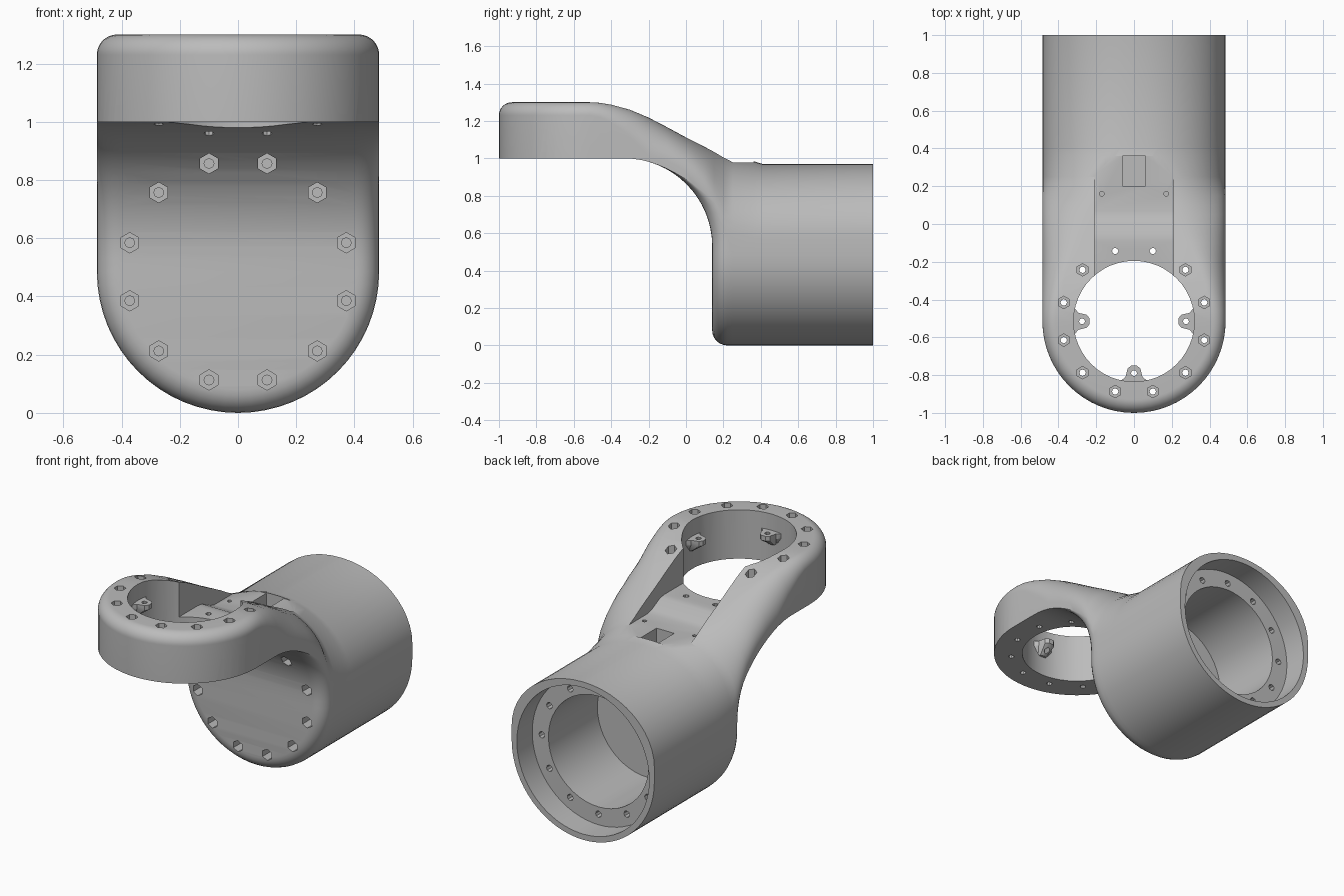
import bpy, bmesh, math
from math import sin, cos, pi, sqrt
from mathutils import Matrix, Vector

if "Cube" in bpy.data.objects:
    bpy.data.objects.remove(bpy.data.objects["Cube"], do_unlink=True)

R = 0.485            # outer radius of both sockets
RING_Y = -0.515      # centre of the flat ring
BOLT_R = 0.385       # bolt circle radius
FILLET = 0.08

grey = bpy.data.materials.new("plain_grey")
grey.use_nodes = True
grey.diffuse_color = (0.5, 0.5, 0.5, 1)
grey.node_tree.nodes["Principled BSDF"].inputs["Base Color"].default_value = (0.5, 0.5, 0.5, 1)


def make(name, bm):
    bmesh.ops.remove_doubles(bm, verts=bm.verts, dist=1e-5)
    bmesh.ops.recalc_face_normals(bm, faces=bm.faces)
    mesh = bpy.data.meshes.new(name)
    bm.to_mesh(mesh)
    bm.free()
    mesh.materials.append(grey)
    obj = bpy.data.objects.new(name, mesh)
    bpy.context.collection.objects.link(obj)
    return obj


def activate(obj):
    bpy.ops.object.select_all(action='DESELECT')
    obj.select_set(True)
    bpy.context.view_layer.objects.active = obj


def cut(target, cutter):
    cutter.hide_render = True
    mod = target.modifiers.new("cut", 'BOOLEAN')
    mod.operation, mod.solver, mod.object = 'DIFFERENCE', 'EXACT', cutter
    activate(target)
    bpy.ops.object.modifier_apply(modifier=mod.name)
    bpy.data.objects.remove(cutter, do_unlink=True)


def rods(name, spots, axis, lo, hi, radius, sides):
    """Parallel rods along y or z; spots are (x, other coordinate)."""
    bm = bmesh.new()
    for a, b in spots:
        mid = (lo + hi) / 2
        loc = (a, mid, b) if axis == 'y' else (a, b, mid)
        rot = Matrix.Rotation(pi / 2 if axis == 'y' else 0, 4, 'X')
        bmesh.ops.create_cone(bm, cap_ends=True, segments=sides, radius1=radius, radius2=radius,
                              depth=hi - lo, matrix=Matrix.Translation(loc) @ rot)
    return make(name, bm)


def prism(name, outline, half):
    """Side outline in (y, z) extruded across x."""
    bm = bmesh.new()
    rows = [[bm.verts.new((s * half, y, z)) for y, z in outline] for s in (-1, 1)]
    for row in rows:
        bm.faces.new(row)
    bridge(bm, rows[0], rows[1], True)
    return make(name, bm)


def bridge(bm, a, b, closed=False):
    n = len(a)
    for i in range(n if closed else n - 1):
        j = (i + 1) % n
        bm.faces.new((a[i], a[j], b[j], b[i]))


def smoothstep(t):
    t = min(1, max(0, t))
    return t * t * (3 - 2 * t)


# Curved underside as y of z, and its inverse
def front_y(z):
    if z < 0.53:
        return 0.14
    return -0.33 + 0.47 * sqrt(max(0, 1 - ((z - 0.53) / 0.47) ** 2))


def under_z(y):
    t = min(1, max(0, (y + 0.33) / 0.47))
    return 0.53 + 0.47 * sqrt(1 - t * t)


# Elbow body: round barrel section blending into a flat ring with soft edges
def section(y, top):
    s = min(1, max(0, (y + 0.5) / 0.9)) ** 1.5
    rx = 0.07 + s * (R - 0.005 - 0.07)
    rz = 0.07 + s * ((top - R) * 0.985 - 0.07)
    rz = min(rz, 0.9 * (top - under_z(y - 0.06)))
    pts = [(R * cos(pi + pi * i / 32), R + R * sin(pi + pi * i / 32)) for i in range(33)]
    arc = [(R - rx + rx * cos(pi / 2 * i / 12), top - rz + rz * sin(pi / 2 * i / 12)) for i in range(13)]
    return pts + arc + [(0, top)] + [(-x, z) for x, z in reversed(arc)]


ridge = [(RING_Y, 1.3), (-0.46, 1.297), (-0.4, 1.287), (-0.3, 1.26), (-0.2, 1.218), (-0.1, 1.166),
         (0, 1.112), (0.05, 1.087), (0.1, 1.062), (0.15, 1.037), (0.2, 1.014), (0.25, 0.995),
         (0.36, 0.985), (0.41, 0.97), (1, 0.97)]
bm = bmesh.new()
loft = [[bm.verts.new((x, y, z)) for x, z in section(y, t)] for y, t in ridge]
for a, b in zip(loft, loft[1:]):
    bridge(bm, a, b, True)
bm.faces.new(loft[-1])
half = section(*ridge[0])[16:47]
spun = [[bm.verts.new((x * cos(pi * k / 32), RING_Y - x * sin(pi * k / 32), z)) for x, z in half]
        for k in range(33)]
for a, b in zip(spun, spun[1:]):
    bridge(bm, a, b)
body = make("elbow_housing", bm)

# Space under the ring: curved underside and filleted front face
heights = [0.53 + 0.47 * sin(pi / 2 * i / 16) for i in range(16, -1, -1)]
outline = [(1, 0, z) for z in heights]
outline += [(cos(-pi * i / 32), sin(-pi * i / 32), R) for i in range(33)]
outline += [(-1, 0, z) for z in reversed(heights)]
steps = [(-0.05, FILLET)]
steps += [(FILLET * (1 - cos(pi / 2 * i / 6)), FILLET * (1 - sin(pi / 2 * i / 6))) for i in range(7)]
bm = bmesh.new()
grid = []
for inset, shift in steps:
    r = R - inset
    grid.append([bm.verts.new((r * ux, front_y(z) + shift * smoothstep((1 - z) / 0.3), z + r * uz))
                 for ux, uz, z in outline])
for a, b in zip(grid, grid[1:]):
    bridge(bm, a, b)
inner = grid[-1]
n = len(inner)
for i in range(n // 2):
    quad = [inner[i], inner[i + 1], inner[n - 2 - i], inner[n - 1 - i]]
    quad = list(dict.fromkeys(quad))
    if len(quad) > 2:
        bm.faces.new(quad)
rim = [e for e in bm.edges if e.is_boundary]
new = bmesh.ops.extrude_edge_only(bm, edges=rim)["geom"]
for v in new:
    if isinstance(v, bmesh.types.BMVert):
        v.co.y = -1.3
bmesh.ops.holes_fill(bm, edges=[e for e in bm.edges if e.is_boundary], sides=0)
cut(body, make("underside_cutter", bm))

# Ring opening, cable channel and cable slot
cut(body, rods("ring_cutter", [(0, RING_Y)], 'z', 0.8, 1.5, 0.32, 48))
cut(body, prism("channel_cutter", [(-0.4, 1.035), (-0.09, 1.035), (-0.05, 1.03), (0.03, 0.99), (0.07, 0.979),
                                   (0.36, 0.979), (0.36, 1.5), (-0.4, 1.5)], 0.21))
cut(body, prism("slot_cutter", [(0.2, 0.7), (0.36, 0.7), (0.36, 1.2), (0.2, 1.2)], 0.06))

# Stepped bore in the back of the barrel
cut(body, rods("rim_cutter", [(0, R)], 'y', 0.85, 1.1, 0.45, 64))
cut(body, rods("bore_cutter", [(0, R)], 'y', 0.375, 1.1, 0.34, 48))


# Bolt holes with hexagonal recesses
def bolt_circle(centre, start):
    angles = [start + pi * k / 6 for k in range(12)]
    return [(BOLT_R * cos(a), centre + BOLT_R * sin(a)) for a in angles]


barrel = bolt_circle(R, pi / 12)
ring = bolt_circle(RING_Y, pi / 12)
cut(body, rods("barrel_pin_cutter", barrel, 'y', -0.1, 0.4, 0.017, 8))
cut(body, rods("barrel_hex_cutter", barrel, 'y', -0.1, 0.22, 0.035, 6))
cut(body, rods("rear_pin_cutter", bolt_circle(R, 0), 'y', 0.7, 0.95, 0.02, 8))
cut(body, rods("ring_pin_cutter", ring, 'z', 0.9, 1.4, 0.017, 8))
cut(body, rods("ring_hex_cutter", [p for p in ring if p[1] < -0.2], 'z', 1.07, 1.4, 0.033, 6))
cut(body, rods("channel_pin_cutter", [(s * 0.17, 0.16) for s in (-1, 1)], 'z', 0.85, 1.1, 0.013, 8))

# Three tapered screw tabs inside the ring
shape = [(0.34, 0.085), (0.315, 0.07), (0.295, 0.045), (0.25, 0.034), (0.235, 0.015)]
shape += [(r, -v) for r, v in reversed(shape)]
parts = [body]
for name, ang in (("left_tab", 0), ("right_tab", pi), ("front_tab", -pi / 2)):
    turn = Matrix.Translation((0, RING_Y, 0)) @ Matrix.Rotation(ang, 4, 'Z')
    bm = bmesh.new()
    rows = [[bm.verts.new(turn @ Vector((0.335 + (r - 0.335) * reach, v * wide, z))) for r, v in shape]
            for reach, wide, z in ((1, 1, 1.2), (1, 1, 1.17), (0.3, 0.6, 1.12))]
    bm.faces.new(rows[0])
    bm.faces.new(rows[2])
    bridge(bm, rows[0], rows[1], True)
    bridge(bm, rows[1], rows[2], True)
    tab = make(name, bm)
    hole = turn @ Vector((0.275, 0, 0))
    cut(tab, rods("tab_pin_cutter", [(hole.x, hole.y)], 'z', 1, 1.4, 0.016, 8))
    parts.append(tab)

for obj in parts:
    activate(obj)
    bpy.ops.object.shade_smooth_by_angle(angle=math.radians(30))
